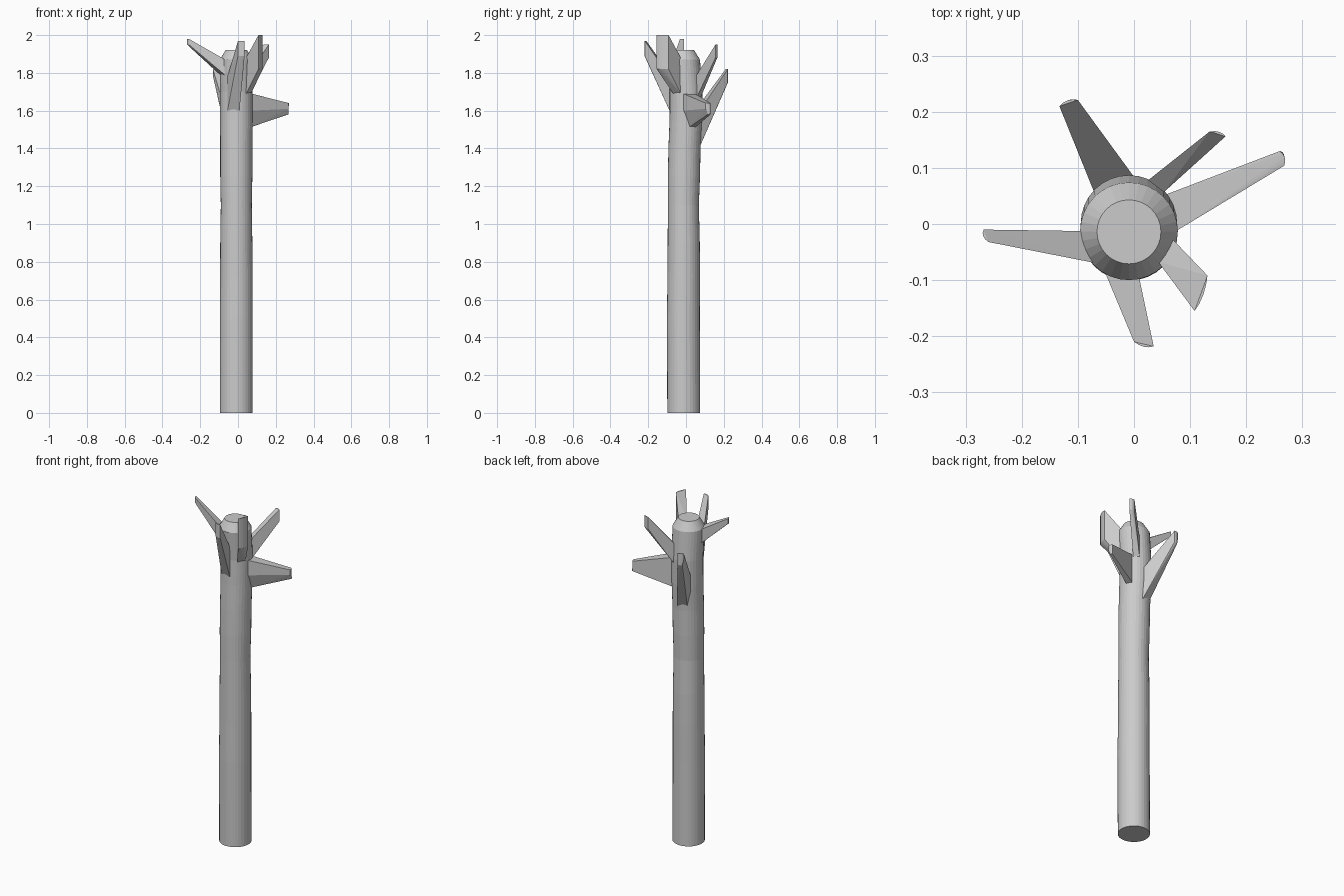
import bpy, bmesh, math
from mathutils import Vector

if "Cube" in bpy.data.objects:
    bpy.data.objects.remove(bpy.data.objects["Cube"])


def finish(name, bm):
    bmesh.ops.recalc_face_normals(bm, faces=bm.faces)
    mesh = bpy.data.meshes.new(name)
    bm.to_mesh(mesh)
    bm.free()
    obj = bpy.data.objects.new(name, mesh)
    bpy.context.collection.objects.link(obj)
    return obj


def trunk(sides=32):
    # slightly wandering stack of rings with a bevelled top: z, y centre, radius
    rings = [(0, -.012, .087), (.28, -.013, .087), (.50, -.014, .087), (.72, -.012, .086),
             (.90, -.012, .085), (1.10, -.014, .082), (1.25, -.011, .085), (1.40, -.008, .085),
             (1.55, -.001, .086), (1.70, .001, .086), (1.87, -.013, .087), (1.92, -.014, .057)]
    bm = bmesh.new()
    loops = []
    for z, y, r in rings:
        loops.append([bm.verts.new((-.009 + r * math.cos(2 * math.pi * i / sides),
                                    y + r * math.sin(2 * math.pi * i / sides), z))
                      for i in range(sides)])
    for lo, hi in zip(loops, loops[1:]):
        for i in range(sides):
            j = (i + 1) % sides
            bm.faces.new((lo[i], lo[j], hi[j], hi[i]))
    bm.faces.new(loops[0])
    bm.faces.new(loops[-1])
    return finish("trunk", bm)


def branch(name, base, base_z, tip, tip_z, keel=0.0):
    # tapered stub: base and tip are plan segments a-b with low/high heights;
    # keel chamfers the lower corner on the a side
    bm = bmesh.new()
    pts = []
    centre = Vector((-.01, -.01))

    def section(a, b, zs, bulge):
        a, b = Vector(a), Vector(b)
        out = ((a + b) / 2 - centre).normalized() * bulge
        for z in zs:
            low_a = a.lerp(b, keel) if z == zs[0] else a
            for t in (0, .25, .5, .75, 1):
                p = low_a.lerp(b, t) + out * (1 - (2 * t - 1) ** 2)
                pts.append((p.x, p.y, z))
        if keel:
            pts.append((a.x, a.y, (zs[0] + zs[1]) / 2))

    inner = [Vector(p).lerp(centre, .12) for p in base]
    section(inner[0], inner[1], base_z, 0)
    section(tip[0], tip[1], tip_z, .005)
    verts = [bm.verts.new(p) for p in pts]
    res = bmesh.ops.convex_hull(bm, input=verts)
    loose = [v for v in bm.verts if not v.link_faces]
    bmesh.ops.delete(bm, geom=loose, context='VERTS')
    return finish(name, bm)


trunk()

# broken branch stubs around the top
branch("left_branch", [(-.065, -.08), (-.095, -.013)], (1.78, 1.865),
       [(-.260, -.032), (-.268, -.010)], (1.95, 1.98))
branch("front_branch", [(-.062, -.085), (.010, -.098)], (1.60, 1.78),
       [(.000, -.210), (.035, -.218)], (1.89, 1.97))
branch("front_right_branch", [(.050, -.075), (.080, -.030)], (1.69, 1.88),
       [(.108, -.155), (.131, -.092)], (1.82, 2.00))
branch("right_branch", [(.083, -.015), (.050, .055)], (1.51, 1.69),
       [(.268, .104), (.260, .130)], (1.58, 1.64), keel=.45)
branch("back_right_branch", [(.062, .066), (.030, .090)], (1.67, 1.79),
       [(.163, .156), (.135, .165)], (1.88, 1.95))
branch("back_left_branch", [(-.075, .055), (.010, .085)], (1.41, 1.60),
       [(-.133, .210), (-.100, .221)], (1.75, 1.82), keel=.25)
